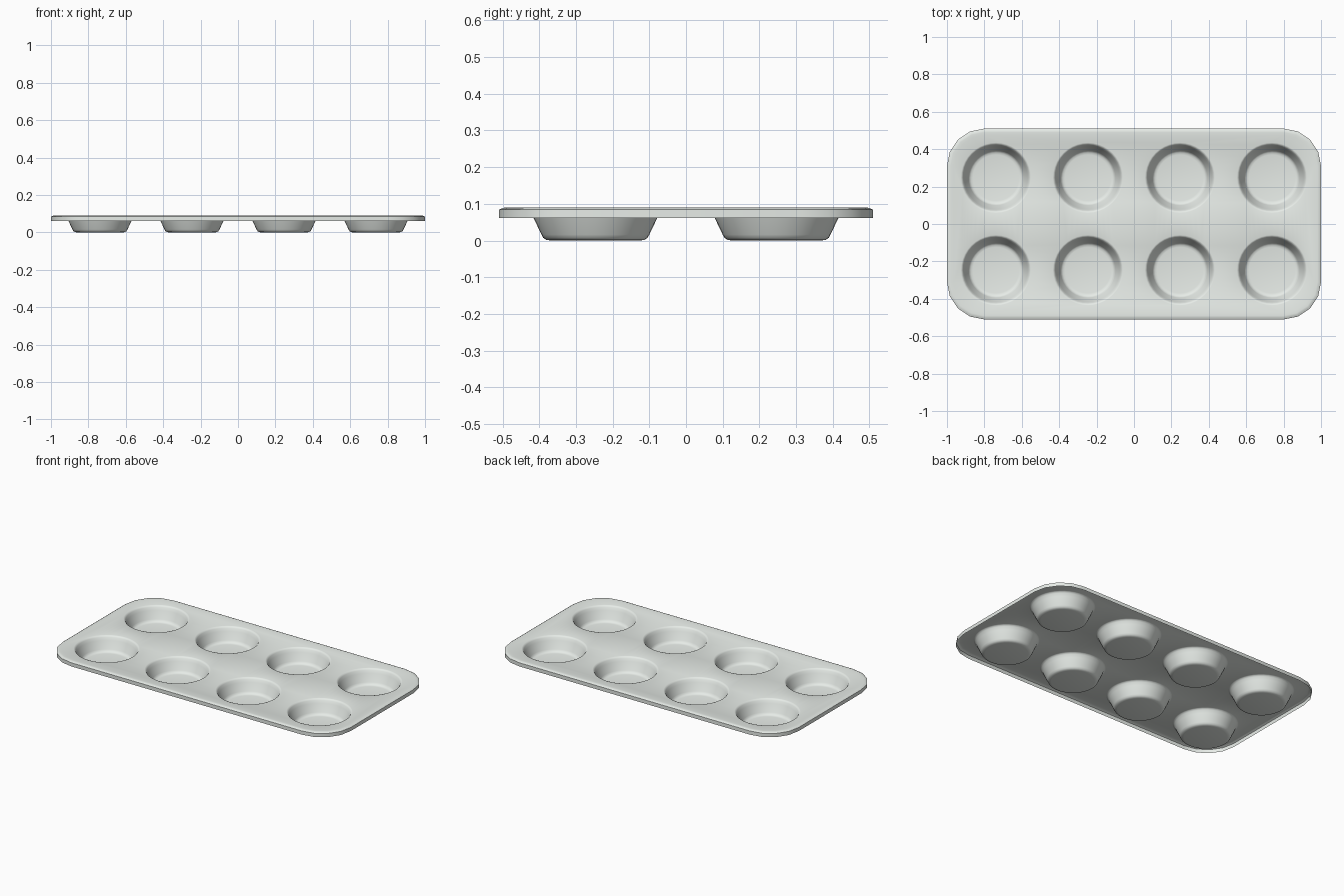
import bpy, bmesh
from math import sin, cos, pi

if "Cube" in bpy.data.objects:
    bpy.data.objects.remove(bpy.data.objects["Cube"])

HX, HY, R = 1.0, 0.51, 0.2          # half sizes and corner radius of the tray
CORNER_SEGS, CUP_SEGS = 4, 40
TOP = 0.088

bm = bmesh.new()


def outline(inset, z):
    """Rounded rectangle loop of vertices."""
    r = R - inset
    loop = []
    for q, (sx, sy) in enumerate([(1, 1), (-1, 1), (-1, -1), (1, -1)]):
        for i in range(CORNER_SEGS + 1):
            a = (q + i / CORNER_SEGS) * pi / 2
            loop.append(bm.verts.new((sx * (HX - R) + r * cos(a),
                                      sy * (HY - R) + r * sin(a), z)))
    return loop


def ring(cx, cy, r, z):
    return [bm.verts.new((cx + r * cos(2 * pi * i / CUP_SEGS),
                          cy + r * sin(2 * pi * i / CUP_SEGS), z))
            for i in range(CUP_SEGS)]


def skin(loops):
    """Join successive loops with quads."""
    for a, b in zip(loops, loops[1:]):
        n = len(a)
        for i in range(n):
            j = (i + 1) % n
            bm.faces.new((a[i], a[j], b[j], b[i]))


def loop_edges(loop):
    return [bm.edges.get(pair) for pair in zip(loop, loop[1:] + loop[:1])]


# skirt with a softened top edge
skirt = [outline(d, z) for d, z in
         [(0, 0.061), (0, 0.084), (0.01, 0.089), (0.02, 0.09), (0.035, TOP)]]
skin(skirt)
flat_edges = loop_edges(skirt[-1])

# eight cups with rounded lip and base
profile = [(0.188, TOP), (0.182, 0.086), (0.176, 0.079), (0.169, 0.062),
           (0.147, 0.016), (0.142, 0.007), (0.134, 0.002), (0.123, 0.0)]
for cx in (-0.738, -0.246, 0.246, 0.738):
    for cy in (-0.247, 0.247):
        cup = [ring(cx, cy, r, z) for r, z in profile]
        skin(cup)
        bm.faces.new(cup[-1])
        flat_edges += loop_edges(cup[0])

# flat deck around the cups
bmesh.ops.triangle_fill(bm, use_beauty=True, use_dissolve=False,
                        edges=flat_edges, normal=(0, 0, 1))
bmesh.ops.recalc_face_normals(bm, faces=bm.faces)
bm.faces.ensure_lookup_table()
if max(bm.faces, key=lambda f: f.calc_center_median().z).normal.z < 0:
    bmesh.ops.reverse_faces(bm, faces=bm.faces)

mesh = bpy.data.meshes.new("muffin_tray")
bm.to_mesh(mesh)
bm.free()

# pale metal
metal = bpy.data.materials.new("pale_metal")
metal.diffuse_color = (0.80, 0.84, 0.805, 1)
metal.use_nodes = True
metal.node_tree.nodes["Principled BSDF"].inputs["Base Color"].default_value = metal.diffuse_color
mesh.materials.append(metal)

tray = bpy.data.objects.new("muffin_tray", mesh)
bpy.context.collection.objects.link(tray)
bpy.context.view_layer.objects.active = tray
tray.select_set(True)
bpy.ops.object.shade_smooth_by_angle(angle=0.6)
